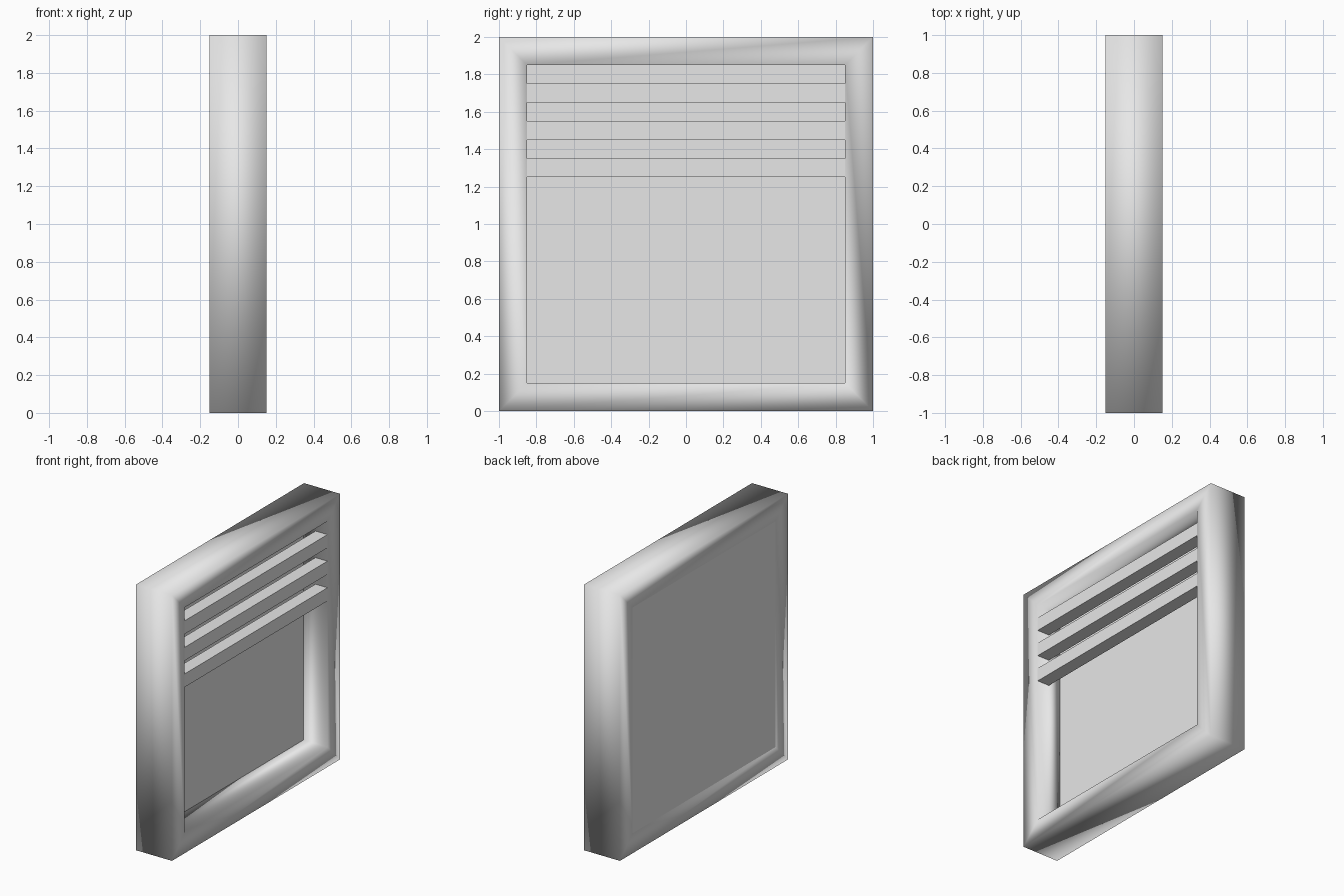
import bpy
import bmesh

cube = bpy.data.objects.get("Cube")
if cube:
    bpy.data.objects.remove(cube, do_unlink=True)

DEPTH = 0.15    # half thickness along x
OUTER = 1.0     # half size of the frame
INNER = 0.85    # half size of the opening

grey = bpy.data.materials.new("light_grey")
grey.use_nodes = True
grey.diffuse_color = (0.8, 0.8, 0.8, 1)
grey.node_tree.nodes["Principled BSDF"].inputs["Base Color"].default_value = (0.8, 0.8, 0.8, 1)


def add_object(name, bm):
    bmesh.ops.recalc_face_normals(bm, faces=bm.faces)
    mesh = bpy.data.meshes.new(name)
    bm.to_mesh(mesh)
    bm.free()
    mesh.materials.append(grey)
    obj = bpy.data.objects.new(name, mesh)
    bpy.context.collection.objects.link(obj)
    return obj


def add_box(name, x0, x1, z0, z1):
    bm = bmesh.new()
    bmesh.ops.create_cube(bm, size=1)
    for v in bm.verts:
        v.co.x = x1 if v.co.x > 0 else x0
        v.co.y = INNER if v.co.y > 0 else -INNER
        v.co.z = z1 if v.co.z > 0 else z0
    return add_object(name, bm)


# Square frame: a rectangular section carried round four corners, smooth shaded
bm = bmesh.new()
section = [(DEPTH, OUTER), (DEPTH, INNER), (-DEPTH, INNER), (-DEPTH, OUTER)]
corners = [(-1, -1), (1, -1), (1, 1), (-1, 1)]
rings = [[bm.verts.new((x, sy * r, 1 + sz * r)) for x, r in section]
         for sy, sz in corners]
for i in range(4):
    a, b = rings[i], rings[(i + 1) % 4]
    for j in range(4):
        k = (j + 1) % 4
        bm.faces.new((a[j], b[j], b[k], a[k]))
for face in bm.faces:
    face.smooth = True
add_object("window_frame", bm)

# Panel closing the opening on the -x side
add_box("back_panel", -DEPTH, -0.05, 0.15, 1.85)

# Three horizontal slats flush with the +x side
for i in range(3):
    top = 1.75 - 0.2 * i
    add_box(f"slat_{i + 1}", 0.05, DEPTH, top - 0.1, top)
